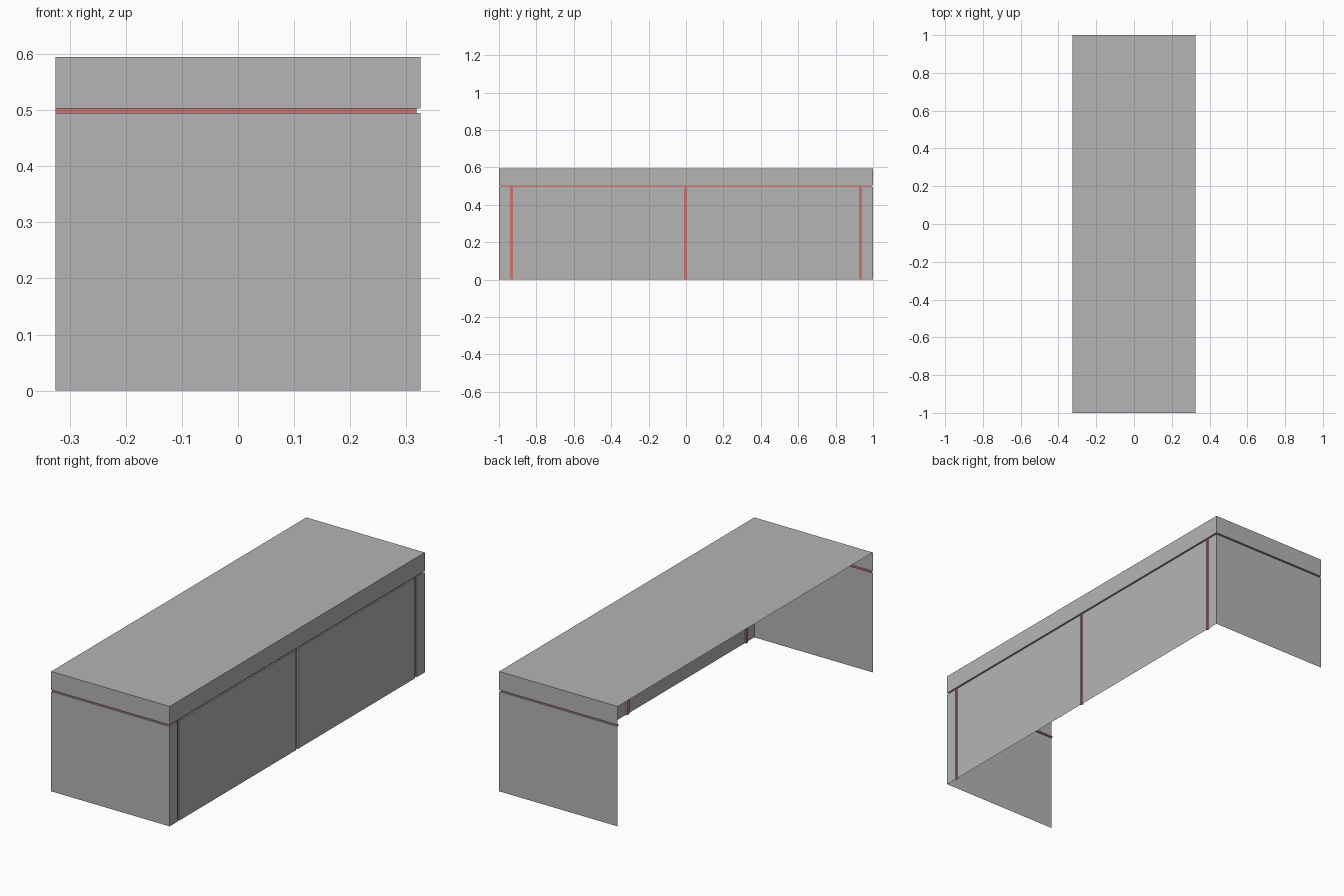
import bpy, bmesh

if "Cube" in bpy.data.objects:
    bpy.data.objects.remove(bpy.data.objects["Cube"])

HX, HY, TOP = 0.325, 1.0, 0.595
GAP0, GAP1, DEPTH = 0.495, 0.503, 0.007
GROOVES = [(-0.94, -0.925), (-0.010, 0.005), (0.925, 0.94)]


def material(name, colour):
    m = bpy.data.materials.new(name)
    m.diffuse_color = (*colour, 1)
    m.use_nodes = True
    m.node_tree.nodes["Principled BSDF"].inputs["Base Color"].default_value = m.diffuse_color
    return m


grey = material("dark_grey", (0.46, 0.46, 0.46))
red = material("accent_red", (0.6, 0.17, 0.17))


def finish(name, quads, mat):
    bm = bmesh.new()
    for q in quads:
        bm.faces.new([bm.verts.new(p) for p in q])
    bmesh.ops.remove_doubles(bm, verts=bm.verts, dist=1e-5)
    me = bpy.data.meshes.new(name)
    bm.to_mesh(me)
    bm.free()
    ob = bpy.data.objects.new(name, me)
    bpy.context.collection.objects.link(ob)
    me.materials.append(mat)


def wall(a, b, z0, z1):
    return [(*a, z0), (*b, z0), (*b, z1), (*a, z1)]


def walls(path, z0, z1):
    return [wall(a, b, z0, z1) for a, b in zip(path, path[1:])]


def flat(x0, x1, y0, y1, z, up=True):
    q = [(x0, y0, z), (x1, y0, z), (x1, y1, z), (x0, y1, z)]
    return q if up else q[::-1]


def u_path(inset):
    x, y = HX - inset, HY - inset
    return [(-HX, -y), (x, -y), (x, y), (-HX, y)]


def ledge(spans, z, up):
    # narrow shelf joining the outer skin to the recessed strip
    xi, yi = HX - DEPTH, HY - DEPTH
    q = [flat(-HX, HX, -HY, -yi, z, up), flat(-HX, HX, yi, HY, z, up)]
    return q + [flat(xi, HX, a, b, z, up) for a, b in spans]


# Worktop with apron, open underneath and at the back
finish("worktop", [flat(-HX, HX, -HY, HY, TOP)] + walls(u_path(0), GAP1, TOP)
       + ledge([(DEPTH - HY, HY - DEPTH)], GAP1, False), grey)

# Lower skin: end panels, corner posts and front panels separated by grooves
edges = [-HY] + [y for g in GROOVES for y in g] + [HY]
spans = list(zip(edges[::2], edges[1::2]))
body = [wall((-HX, -HY), (HX, -HY), 0, GAP0), wall((HX, HY), (-HX, HY), 0, GAP0)]
body += [wall((HX, a), (HX, b), 0, GAP0) for a, b in spans]
for a, b in GROOVES:
    body.append(wall((HX, a), (HX - DEPTH, a), 0, GAP0))
    body.append(wall((HX - DEPTH, b), (HX, b), 0, GAP0))
spans[0] = (DEPTH - HY, spans[0][1])
spans[-1] = (spans[-1][0], HY - DEPTH)
finish("lower_panels", body + ledge(spans, GAP0, True), grey)

# Recessed red strips
finish("shadow_gap_strip", walls(u_path(DEPTH), GAP0, GAP1), red)
finish("groove_strips", [wall((HX - DEPTH, a), (HX - DEPTH, b), 0, GAP0)
                         for a, b in GROOVES], red)
